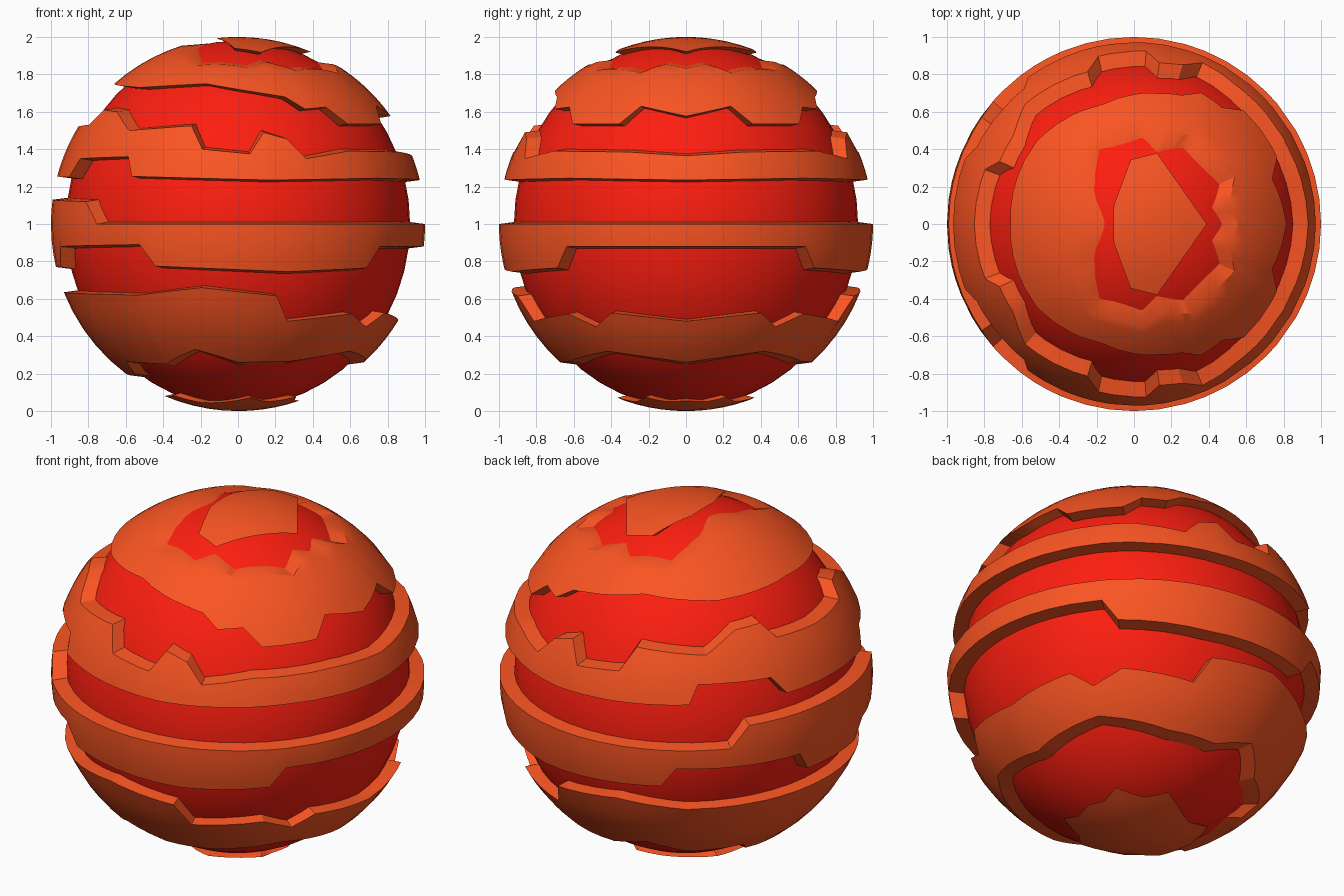
import bpy, bmesh
from math import sin, cos, asin, radians, sqrt

if "Cube" in bpy.data.objects:
    bpy.data.objects.remove(bpy.data.objects["Cube"])


def material(name, color):
    m = bpy.data.materials.new(name)
    m.diffuse_color = color
    m.use_nodes = True
    m.node_tree.nodes["Principled BSDF"].inputs["Base Color"].default_value = m.diffuse_color
    return m


RED = material("red", (0.98, 0.013, 0.005, 1))
ORANGE = material("orange", (0.96, 0.09, 0.016, 1))
CORE_R, CORE_H = 0.92, 0.98     # core ball radius and half height
FLARE = 0.012                   # plate walls widen slightly towards the core
ROWS = 5


def finish(obj, mat):
    obj.data.materials.append(mat)
    bpy.ops.object.select_all(action='DESELECT')
    obj.select_set(True)
    bpy.context.view_layer.objects.active = obj
    bpy.ops.object.shade_smooth_by_angle(angle=radians(30))


def sample(edge, a):
    """Height over the ball centre of an edge at azimuth a (0 = +x, 180 = -x)."""
    for (a0, z0), (a1, z1) in zip(edge, edge[1:]):
        if a <= a1:
            break
    z0, z1 = z0 - 1, z1 - 1
    r0, r1 = sqrt(1 - z0 * z0), sqrt(1 - z1 * z1)
    if min(abs(z0), abs(z1)) > 0.79 and r0 > 0.001:
        # near the poles edges run straight as seen from above
        r = r0 * r1 * sin(radians(a1 - a0)) / (
            r0 * sin(radians(a - a0)) + r1 * sin(radians(a1 - a)))
        return sqrt(1 - r * r) * (1 if z0 > 0 else -1)
    return z0 + (z1 - z0) * (a - a0) / (a1 - a0)


def band(name, low, high):
    """Raised plate on the unit sphere between two jagged edges, mirrored in y."""
    marks = {a for a, z in low + high}
    grid = {i * 7.5 for i in range(25)}
    half = sorted(marks | {g for g in grid if all(abs(g - m) > 2.5 for m in marks)})
    cols = half + [360 - a for a in reversed(half[1:-1])]
    bm = bmesh.new()
    loops = []
    for a in cols:
        s, t = min(a, 360 - a), radians(a)
        z0, z1 = sample(low, s), sample(high, s)

        def vert(r, z):
            return bm.verts.new((r * cos(t), r * sin(t), 1 + z))

        def inner(z):
            z = max(-CORE_H, min(CORE_H, z))
            return vert(0.985 * CORE_R * sqrt(max(0, 1 - (z / CORE_H) ** 2)), z)
        p0, p1 = asin(z0), asin(z1)
        lats = [p0 + (p1 - p0) * i / ROWS for i in range(ROWS + 1)]
        loops.append([vert(cos(p), sin(p)) for p in lats]
                     + [inner(z1 + FLARE), inner(z0 - FLARE)])
    n = len(loops[0])
    for i, la in enumerate(loops):
        lb = loops[(i + 1) % len(loops)]
        for j in range(n):
            k = (j + 1) % n
            bm.faces.new((la[j], lb[j], lb[k], la[k]))
    bmesh.ops.remove_doubles(bm, verts=bm.verts, dist=1e-4)
    bmesh.ops.recalc_face_normals(bm, faces=bm.faces)
    me = bpy.data.meshes.new(name)
    bm.to_mesh(me)
    bm.free()
    obj = bpy.data.objects.new(name, me)
    bpy.context.collection.objects.link(obj)
    finish(obj, ORANGE)


# Core ball, slightly taller than wide
bpy.ops.mesh.primitive_uv_sphere_add(segments=48, ring_count=24, radius=1, location=(0, 0, 1))
core = bpy.context.object
core.name = "core_ball"
core.scale = (CORE_R, CORE_R, CORE_H)
finish(core, RED)

# Top cap
band("top_cap",
     [(0, 1.921), (72, 1.917), (93, 1.939), (137, 1.989), (180, 1.994)],
     [(0, 2), (180, 2)])

# Upper band
band("upper_band",
     [(0, 1.577), (18, 1.63), (25, 1.535), (46, 1.535), (53, 1.625), (63, 1.615),
      (70, 1.68), (105, 1.75), (140, 1.73), (180, 1.75)],
     [(0, 1.83), (12, 1.854), (25, 1.805), (57, 1.82), (73, 1.866), (85, 1.835),
      (115, 1.848), (140, 1.92), (180, 1.953)])

# Band above the middle
band("shoulder_band",
     [(0, 1.235), (40, 1.245), (80, 1.235), (126, 1.255), (129, 1.36), (154, 1.35),
      (159, 1.25), (180, 1.255)],
     [(0, 1.365), (20, 1.385), (50, 1.39), (67, 1.35), (73, 1.455), (81, 1.49), (86, 1.375),
      (102, 1.40), (107, 1.525), (132, 1.5), (144, 1.6), (155, 1.61), (160, 1.53), (180, 1.52)])

# Equator band
band("middle_band",
     [(0, 0.88), (40, 0.88), (45, 0.765), (74, 0.745), (117, 0.775), (122, 0.89),
      (163, 0.88), (167, 0.77), (180, 0.77)],
     [(0, 1.0), (139, 1.0), (145, 1.12), (180, 1.13)])

# Lower band
band("lower_band",
     [(0, 0.26), (35, 0.32), (66, 0.265), (90, 0.26), (108, 0.33), (126, 0.25),
      (152, 0.265), (157, 0.2), (180, 0.2)],
     [(0, 0.48), (27, 0.525), (35, 0.45), (46, 0.52), (72, 0.48), (77, 0.615),
      (102, 0.66), (125, 0.62), (180, 0.635)])

# Bottom cap
band("bottom_cap",
     [(0, 0), (180, 0)],
     [(0, 0.055), (20, 0.05), (35, 0.075), (60, 0.05), (80, 0.072), (100, 0.05),
      (130, 0.045), (150, 0.085), (180, 0.08)])
